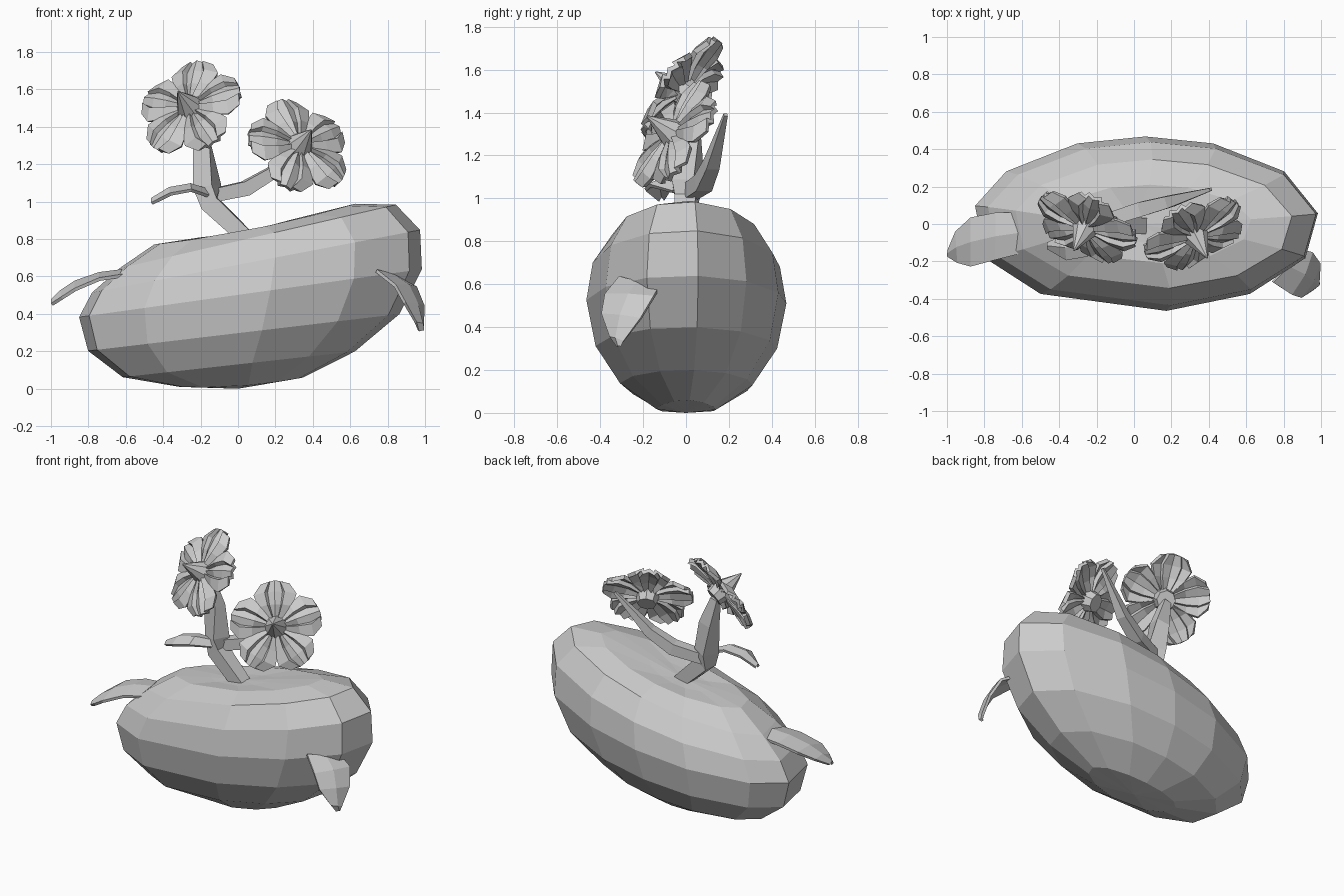
import bpy, bmesh, math
from mathutils import Vector, Matrix

cube = bpy.data.objects.get("Cube")
if cube:
    bpy.data.objects.remove(cube, do_unlink=True)

grey = bpy.data.materials.new("plain_grey")
grey.use_nodes = True
grey.diffuse_color = (0.6, 0.6, 0.6, 1)
grey.node_tree.nodes["Principled BSDF"].inputs["Base Color"].default_value = (0.6, 0.6, 0.6, 1)


def finish(name, bm, thickness=0):
    bmesh.ops.recalc_face_normals(bm, faces=bm.faces)
    mesh = bpy.data.meshes.new(name)
    bm.to_mesh(mesh)
    bm.free()
    mesh.materials.append(grey)
    obj = bpy.data.objects.new(name, mesh)
    bpy.context.collection.objects.link(obj)
    if thickness:
        mod = obj.modifiers.new("thickness", 'SOLIDIFY')
        mod.thickness = thickness
        mod.offset = 0
    return obj


def bridge(bm, a, b, closed=True):
    n = len(a)
    for i in range(n if closed else n - 1):
        j = (i + 1) % n
        bm.faces.new((a[i], a[j], b[j], b[i]))


# Body: tilted rings between two poles, each (left x, left z, right x, right z, half depth, sag)
RINGS = [(-.32, .01, .35, .06, .14, .02), (-.63, .06, .63, .2, .31, 0), (-.82, .2, .87, .4, .425, 0),
         (-.87, .38, .99, .64, .468, 0), (-.8, .51, .98, .85, .438, 0),
         (-.65, .64, .85, .985, .345, 0), (-.46, .77, .63, .99, .21, .025),
         (-.2, .81, .27, .9, .1, .02)]
ANGLES = [7, 37, 67, 90, 113, 143, 168, 203, 233, 277, 307, 337]


def build_body():
    bm = bmesh.new()
    loops = []
    for x0, z0, x1, z1, depth, sag in RINGS:
        loop = []
        for deg in ANGLES:
            c, s = math.cos(math.radians(deg)), math.sin(math.radians(deg))
            t = (c + 1) / 2
            loop.append(bm.verts.new((x0 + (x1 - x0) * t, depth * s,
                                      z0 + (z1 - z0) * t - sag * s * s)))
        loops.append(loop)
    for a, b in zip(loops, loops[1:]):
        bridge(bm, a, b)
    for loop, pole in ((loops[0], (0, 0, 0)), (loops[-1], (.03, 0, .835))):
        v = bm.verts.new(pole)
        for i in range(len(loop)):
            bm.faces.new((loop[i], loop[(i + 1) % len(loop)], v))
    finish("body", bm)


# Stems: square tubes that taper along a path of (x, y, z, radius)
def stem(name, path, sides=4):
    bm = bmesh.new()
    pts = [Vector(p[:3]) for p in path]
    loops = []
    for i, p in enumerate(pts):
        d = pts[min(i + 1, len(pts) - 1)] - pts[max(i - 1, 0)]
        q = d.to_track_quat('Z', 'Y')
        loop = []
        for k in range(sides):
            a = math.tau * (k + .5) / sides
            loop.append(bm.verts.new(p + q @ Vector((math.cos(a), math.sin(a), 0)) * path[i][3]))
        loops.append(loop)
    for a, b in zip(loops, loops[1:]):
        bridge(bm, a, b)
    bm.faces.new(loops[0])
    bm.faces.new(loops[-1])
    finish(name, bm)


# Leaves: rows given by their two edges, with a raised midrib
def leaf(name, rows, rib):
    bm = bmesh.new()
    prev = None
    for a, b in rows:
        a, b = Vector(a), Vector(b)
        row = [bm.verts.new(p) for p in (a, (a + b) / 2 + Vector(rib), b)]
        if prev:
            bridge(bm, prev, row, closed=False)
        prev = row
    finish(name, bm, 0.018)


# Flowers: five grooved petals, a pointed centre and a cup behind
CROSS = [(-1, -.012), (-.5, .012), (-.4, -.012), (0, .006), (.4, -.012), (.5, .012), (1, -.012)]
PETAL = [(.05, .04, 0), (.14, .1, .005), (.22, .13, 0), (.29, .085, -.015)]


def flower(prefix, centre, normal, spin):
    frame = Matrix.Translation(centre) @ Vector(normal).to_track_quat('Z', 'Y').to_matrix().to_4x4()
    bm = bmesh.new()
    for k in range(5):
        turn = Matrix.Rotation(math.tau * k / 5 + spin, 4, 'Z')
        prev = None
        for r, half, lift in PETAL:
            row = [bm.verts.new(frame @ turn @ Vector((u * half, r * (1 - .08 * u * u), h + lift)))
                   for u, h in CROSS]
            if prev:
                bridge(bm, prev, row, closed=False)
            prev = row
    finish(prefix + "_petals", bm, 0.025)
    for part, r1, r2, length, z in (("centre", .075, .004, .16, .08), ("cup", .06, .075, .07, -.035)):
        bm = bmesh.new()
        bmesh.ops.create_cone(bm, cap_ends=True, segments=8, radius1=r1, radius2=r2, depth=length,
                              matrix=frame @ Matrix.Translation((0, 0, z)))
        finish(prefix + "_" + part, bm)


build_body()
stem("main_stem", [(.04, -.01, .81, .06), (-.15, .0, .99, .07), (-.165, .01, 1.08, .08),
                   (-.19, .02, 1.28, .065), (-.24, .02, 1.46, .035)])
stem("side_stem", [(-.15, .02, 1.03, .05), (.04, .08, 1.07, .055), (.19, .12, 1.16, .045),
                   (.41, .185, 1.39, .012)])
flower("right_flower", (-.26, -.02, 1.505), (-.38, -.76, .52), math.radians(6))
flower("left_flower", (.33, -.06, 1.3), (.38, -.76, .52), math.radians(6))

leaf("right_leaf", [((-.58, -.15, .61), (-.62, .06, .615)), ((-.74, -.19, .585), (-.74, .06, .605)),
                    ((-.87, -.225, .53), (-.87, .035, .57)), ((-.94, -.205, .485), (-.95, -.04, .515)),
                    ((-.995, -.17, .45), (-.99, -.14, .455))], (0, 0, .02))
leaf("left_leaf", [((.74, -.31, .63), (.88, -.13, .575)), ((.84, -.375, .55), (.95, -.15, .54)),
                   ((.89, -.39, .46), (.99, -.21, .44)), ((.95, -.35, .355), (.985, -.29, .335)),
                   ((.965, -.315, .31), (.98, -.305, .31))],
     (.015, -.005, .005))
leaf("stem_leaf", [((-.16, -.06, 1.03), (-.16, .0, 1.05)), ((-.25, -.17, 1.06), (-.26, -.04, 1.08)),
                   ((-.36, -.19, 1.04), (-.37, -.06, 1.06)), ((-.46, -.13, .99), (-.46, -.1, .995))],
     (0, 0, .02))
